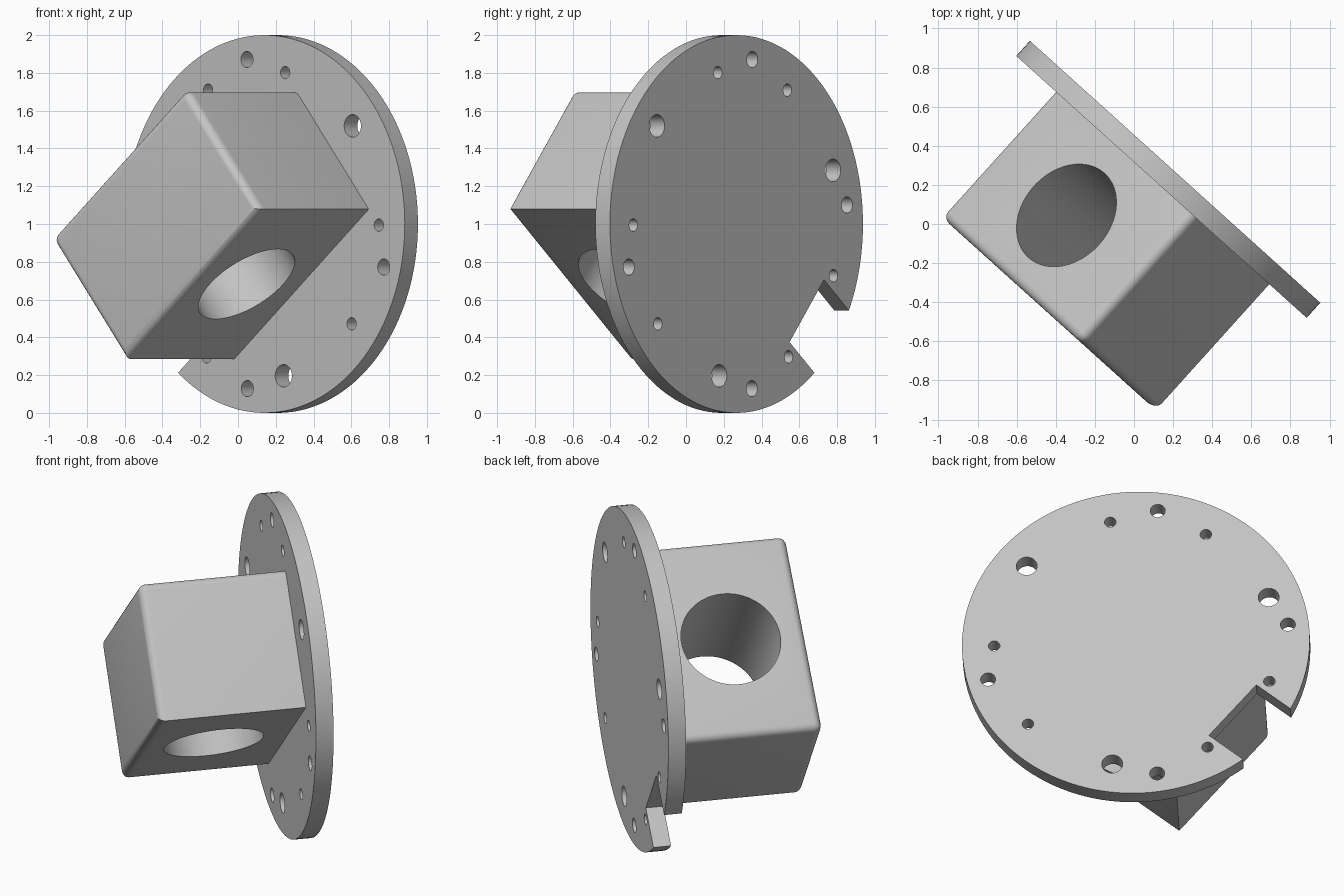
import bpy, bmesh
from math import radians, cos, sin
from mathutils import Matrix, Vector

if "Cube" in bpy.data.objects:
    bpy.data.objects.remove(bpy.data.objects["Cube"])

# One plain grey for everything
grey = bpy.data.materials.new("light_grey")
grey.use_nodes = True
colour = (0.55, 0.55, 0.55, 1)
grey.diffuse_color = colour
grey.node_tree.nodes["Principled BSDF"].inputs["Base Color"].default_value = colour

# Part frame: x across the plate, y up, z out of the mounting face
YAW, TILT = radians(-42.05), radians(39.6)
across = Vector((cos(YAW), sin(YAW), 0))
up = Vector((0, 0, 1))
out = across.cross(up)
FRAME = Matrix.Translation((0.21, 0.267, 1)) @ Matrix((across, up, out)).transposed().to_4x4()
TILTED = FRAME @ Matrix.Rotation(TILT, 4, "Z")
THICK, DEPTH, LENGTH, WIDTH = 0.104, 0.867, 1.245, 0.826


def add_cylinder(bm, radius, depth, centre, sides, turn=Matrix()):
    bmesh.ops.create_cone(bm, cap_ends=True, segments=sides, radius1=radius, radius2=radius,
                          depth=depth, matrix=Matrix.Translation(centre) @ turn)


def add_box(bm, size, centre):
    bmesh.ops.create_cube(bm, size=1, matrix=Matrix.Translation(centre) @ Matrix.Diagonal((*size, 1)))


def make_object(name, bm, matrix):
    mesh = bpy.data.meshes.new(name)
    bm.to_mesh(mesh)
    bm.free()
    mesh.materials.append(grey)
    obj = bpy.data.objects.new(name, mesh)
    obj.matrix_world = matrix
    bpy.context.collection.objects.link(obj)
    return obj


def cut_and_smooth(obj, cutter):
    cutter.hide_render = True
    mod = obj.modifiers.new("cut", "BOOLEAN")
    mod.operation, mod.solver, mod.object = "DIFFERENCE", "EXACT", cutter
    bpy.ops.object.select_all(action="DESELECT")
    bpy.context.view_layer.objects.active = obj
    obj.select_set(True)
    bpy.ops.object.modifier_apply(modifier=mod.name)
    bpy.data.objects.remove(cutter)
    bpy.ops.object.shade_smooth_by_angle(angle=radians(30))


# Round mounting plate
bm = bmesh.new()
add_cylinder(bm, 1, THICK, (0, 0, THICK / 2), 128)
plate = make_object("mounting_plate", bm, TILTED)

# Plate cutters: rim notch, ring of nine holes, four dowel holes
bm = bmesh.new()
add_box(bm, (0.6, 0.428, 0.4), (-1.022, 0, THICK / 2))
holes = [(0.815, 40 * i, 0.06 if i % 3 == 0 else 0.033) for i in range(9)]
holes += [(0.88, a, 0.043) for a in (58.6, 133.8, 222.4, 305.4)]
for ring, angle, radius in holes:
    a = radians(angle)
    add_cylinder(bm, radius, 0.4, (ring * cos(a), ring * sin(a), THICK / 2), 32)
cut_and_smooth(plate, make_object("plate_cutter", bm, TILTED))

# Block with rounded front rim and two rounded long edges
bm = bmesh.new()
add_box(bm, (LENGTH, WIDTH, DEPTH), (0, 0, THICK + DEPTH / 2))
front = THICK + DEPTH - 0.01
rounded = [e for e in bm.edges
           if all(v.co.z > front for v in e.verts)
           or (all(v.co.y > 0 for v in e.verts) and abs(e.verts[0].co.z - e.verts[1].co.z) > 0.1)]
bmesh.ops.bevel(bm, geom=rounded, offset=0.045, segments=6, profile=0.5, affect="EDGES")
block = make_object("block", bm, TILTED)

# Bore through the block
bm = bmesh.new()
add_cylinder(bm, 0.29, 2, (0, 0, THICK + DEPTH / 2), 96, Matrix.Rotation(radians(90), 4, "X"))
cut_and_smooth(block, make_object("bore_cutter", bm, TILTED))
